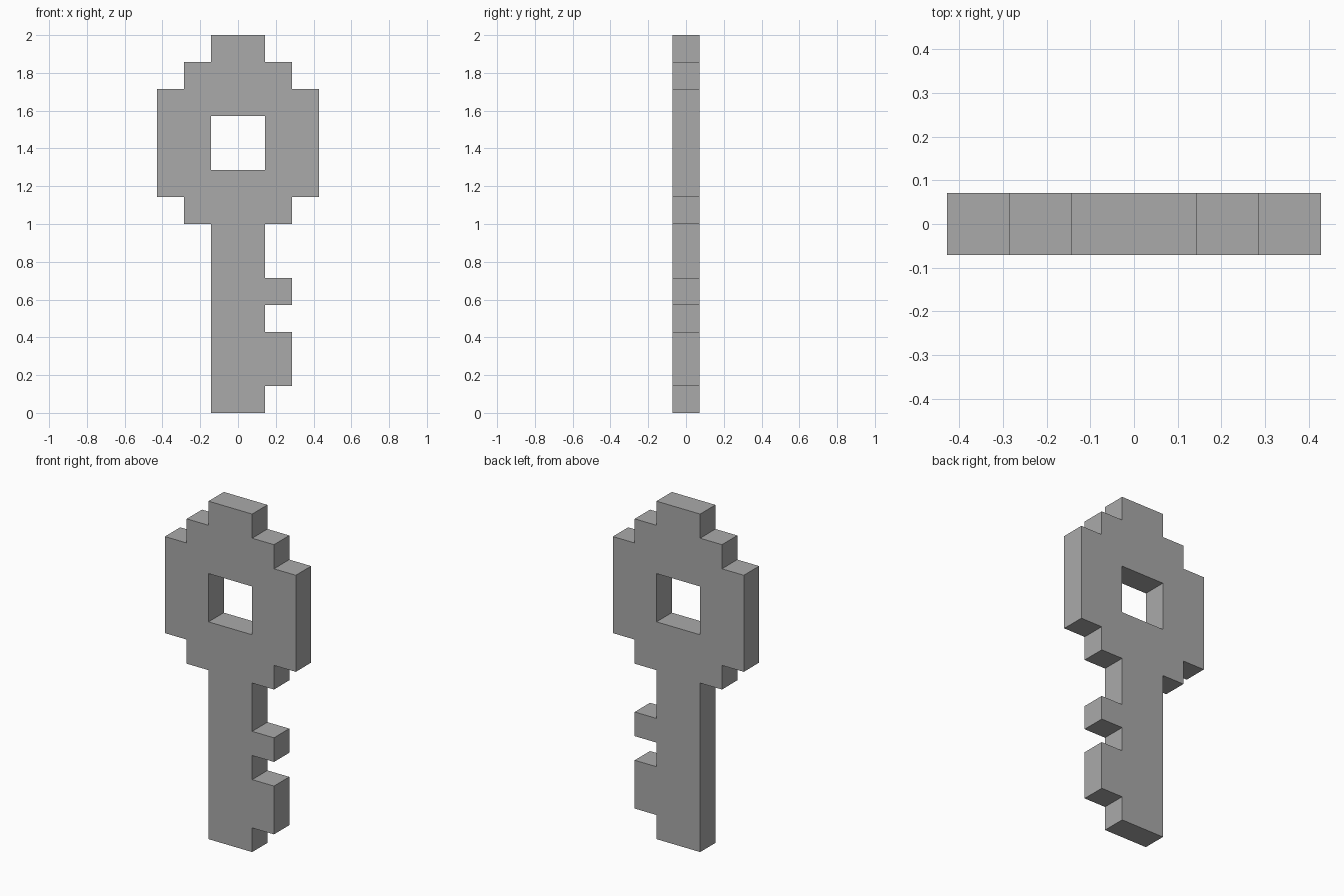
import bpy
import bmesh
from mathutils import Vector

cube = bpy.data.objects.get("Cube")
if cube:
    bpy.data.objects.remove(cube, do_unlink=True)

U = 2 / 14  # one block of the stepped design

# Flat grey metal
grey = bpy.data.materials.new("grey metal")
grey.use_nodes = True
colour = (0.4, 0.4, 0.4, 1)
grey.diffuse_color = colour
grey.node_tree.nodes["Principled BSDF"].inputs["Base Color"].default_value = colour

# Block rows from the tip upward: (row count, spans of columns filled)
full = [(-3, 3)]
ring = [(-3, -1), (1, 3)]
step = [(-2, 2)]
shaft = [(-1, 1)]
tooth = [(-1, 2)]
rows = [(1, shaft), (2, tooth), (1, shaft), (1, tooth), (2, shaft),
        (1, step), (1, full), (2, ring), (1, full), (1, step), (1, shaft)]

# Front silhouette as a sheet of square cells
bm = bmesh.new()
z = 0
for count, spans in rows:
    for k in range(z, z + count):
        for start, end in spans:
            for i in range(start, end):
                corners = [(i, k), (i + 1, k), (i + 1, k + 1), (i, k + 1)]
                bm.faces.new([bm.verts.new((x * U, -U / 2, h * U)) for x, h in corners])
    z += count
bmesh.ops.remove_doubles(bm, verts=bm.verts[:], dist=U / 100)

# Thicken the sheet into one closed solid, then merge the coplanar cells
sheet = bm.faces[:]
back = bmesh.ops.extrude_face_region(bm, geom=sheet, use_keep_orig=True)["geom"]
bmesh.ops.translate(bm, vec=Vector((0, U, 0)),
                    verts=[v for v in back if isinstance(v, bmesh.types.BMVert)])
bmesh.ops.recalc_face_normals(bm, faces=bm.faces[:])
bmesh.ops.dissolve_limit(bm, angle_limit=0.01, verts=bm.verts[:], edges=bm.edges[:])

mesh = bpy.data.meshes.new("key")
bm.to_mesh(mesh)
bm.free()
mesh.materials.append(grey)
key = bpy.data.objects.new("key", mesh)
bpy.context.collection.objects.link(key)
